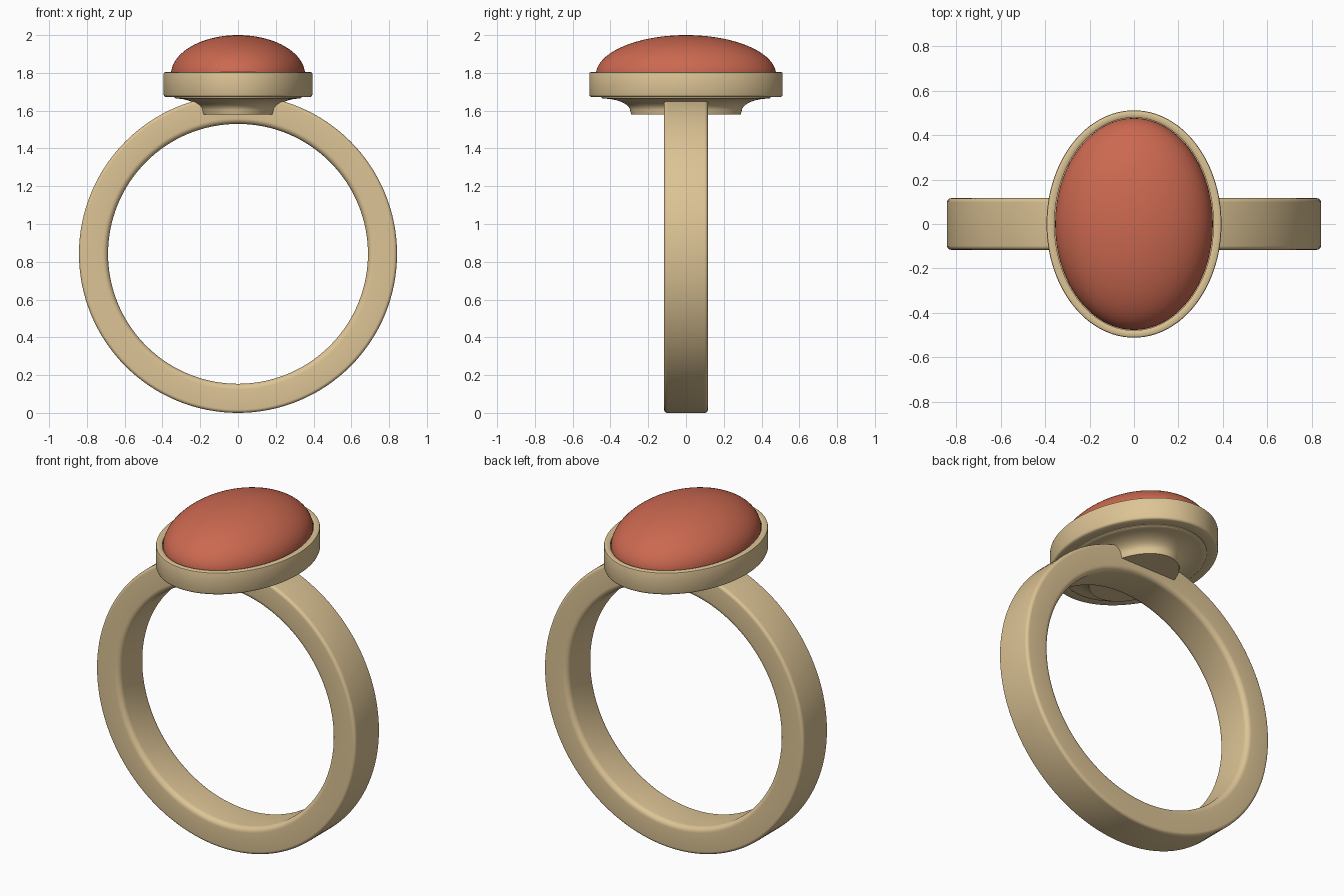
import bpy, bmesh, math

if "Cube" in bpy.data.objects:
    bpy.data.objects.remove(bpy.data.objects["Cube"])

SEG = 128

def material(name, rgb):
    m = bpy.data.materials.new(name)
    m.diffuse_color = (*rgb, 1)
    m.use_nodes = True
    m.node_tree.nodes["Principled BSDF"].inputs["Base Color"].default_value = m.diffuse_color
    return m

gold = material("gold", (0.72, 0.55, 0.30))
coral = material("coral", (0.60, 0.14, 0.08))

def build(name, rings, mat, closed=False, angle=40):
    """Bridge a list of equal-length point rings into a surface."""
    bm = bmesh.new()
    loops = [[bm.verts.new(p) for p in r] for r in rings]
    n = len(rings[0])
    pairs = list(zip(loops, loops[1:]))
    if closed:
        pairs.append((loops[-1], loops[0]))
    else:
        bm.faces.new(loops[0])
        bm.faces.new(loops[-1])
    for a, b in pairs:
        for i in range(n):
            j = (i + 1) % n
            bm.faces.new((a[i], a[j], b[j], b[i]))
    bmesh.ops.recalc_face_normals(bm, faces=bm.faces)
    me = bpy.data.meshes.new(name)
    bm.to_mesh(me)
    bm.free()
    me.materials.append(mat)
    ob = bpy.data.objects.new(name, me)
    bpy.context.collection.objects.link(ob)
    bpy.ops.object.select_all(action='DESELECT')
    bpy.context.view_layer.objects.active = ob
    ob.select_set(True)
    bpy.ops.object.shade_smooth_by_angle(angle=math.radians(angle))
    return ob

def oval(rx, ry, z):
    return [(rx * math.cos(2 * math.pi * i / SEG), ry * math.sin(2 * math.pi * i / SEG), z)
            for i in range(SEG)]

# Band: rounded rectangular section swept round the finger hole
R_OUT, R_IN, HALF_W, CZ = 0.842, 0.688, 0.116, 0.842
section = []
for r0, w0, fr, start in ((R_OUT, 1, 0.018, 0), (R_IN, 1, 0.03, 90),
                          (R_IN, -1, 0.03, 180), (R_OUT, -1, 0.018, 270)):
    rc = r0 - fr if r0 == R_OUT else r0 + fr
    wc = w0 * (HALF_W - fr)
    for k in range(7):
        t = math.radians(start + 15 * k)
        section.append((rc + fr * math.cos(t), wc + fr * math.sin(t)))
band = []
for i in range(SEG):
    a = 2 * math.pi * i / SEG
    band.append([(r * math.cos(a), y, CZ + r * math.sin(a)) for r, y in section])
build("band", band, gold, closed=True)

# Flared base under the setting
base = [oval(0.198, 0.29, 1.58), oval(0.203, 0.295, 1.598)]
for k in range(1, 11):
    t = math.radians(9 * k)
    base.append(oval(0.203 + 0.127 * (1 - math.cos(t)), 0.295 + 0.147 * (1 - math.cos(t)),
                     1.598 + 0.066 * math.sin(t)))
base += [oval(0.335, 0.447, 1.668), oval(0.335, 0.447, 1.69)]
build("setting_base", base, gold)

# Bezel cup with softened rims and a recessed floor
cup = [(0.34, 0.455, 1.672), (0.384, 0.502, 1.673), (0.391, 0.509, 1.677), (0.394, 0.512, 1.685),
       (0.394, 0.512, 1.795), (0.392, 0.510, 1.801), (0.386, 0.504, 1.804),
       (0.363, 0.484, 1.804), (0.358, 0.479, 1.800), (0.358, 0.479, 1.73)]
build("bezel", [oval(*c) for c in cup], gold)

# Domed cabochon stone
stone = [oval(0.345, 0.465, 1.735), oval(0.355, 0.477, 1.79)]
for k in range(1, 24):
    t = math.radians(90 * k / 23.3)
    stone.append(oval(0.355 * math.cos(t), 0.477 * math.cos(t), 1.79 + 0.21 * math.sin(t)))
build("stone", stone, coral)
